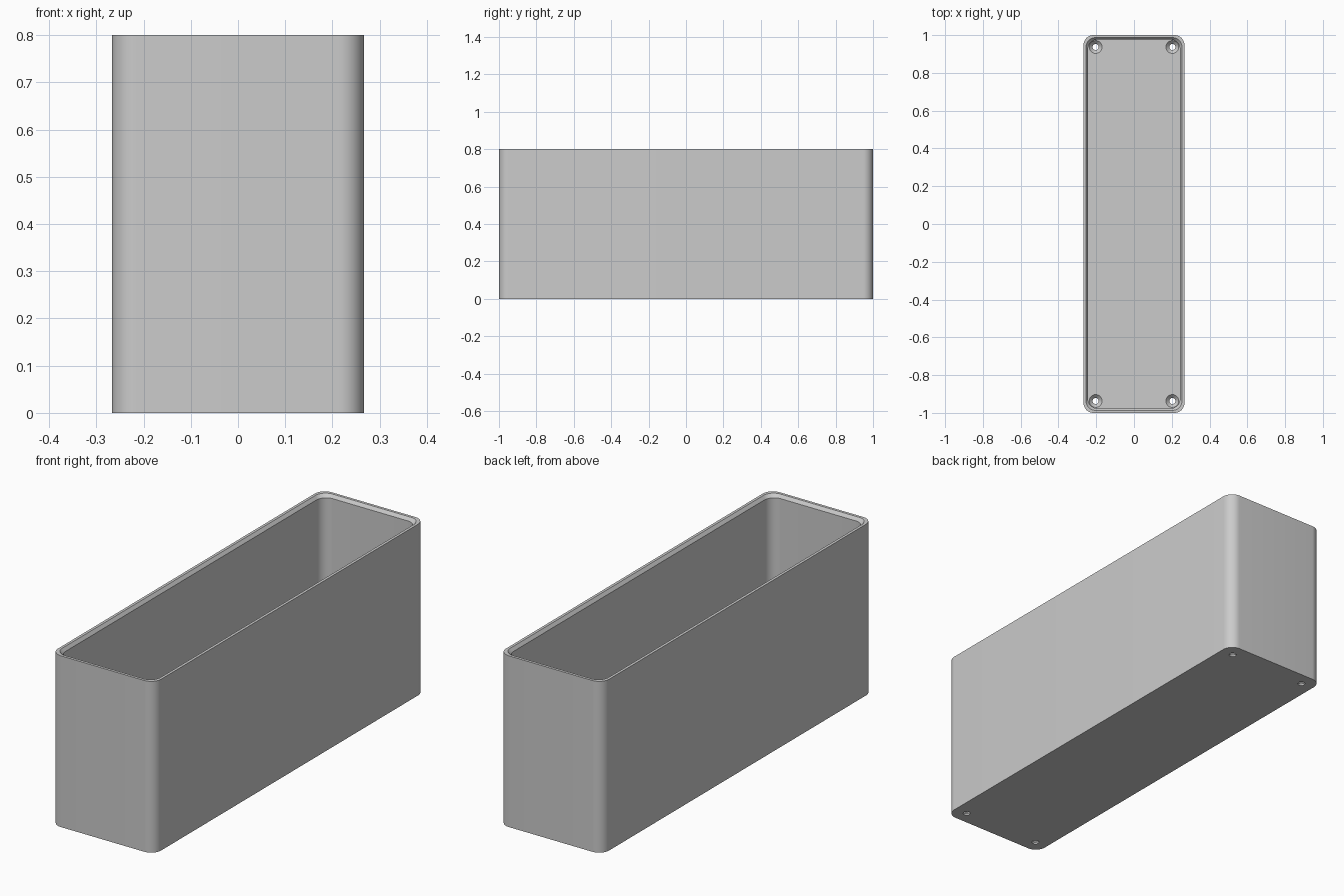
import bpy, bmesh, math

cube = bpy.data.objects.get("Cube")
if cube:
    bpy.data.objects.remove(cube, do_unlink=True)

gray = bpy.data.materials.new("light_gray")
gray.use_nodes = True
color = (0.6, 0.6, 0.6, 1)
gray.diffuse_color = color
gray.node_tree.nodes["Principled BSDF"].inputs["Base Color"].default_value = color


def rounded_rect(bm, hx, hy, r, z, seg=12):
    """Ring of vertices around a rounded rectangle."""
    ring = []
    for q, (sx, sy) in enumerate([(1, 1), (-1, 1), (-1, -1), (1, -1)]):
        for i in range(seg + 1):
            a = math.pi / 2 * (q + i / seg)
            ring.append(bm.verts.new((sx * (hx - r) + r * math.cos(a),
                                      sy * (hy - r) + r * math.sin(a), z)))
    return ring


def circle(bm, x, y, r, z, seg=32):
    return [bm.verts.new((x + r * math.cos(math.tau * i / seg),
                          y + r * math.sin(math.tau * i / seg), z)) for i in range(seg)]


def loft(name, make_rings):
    """Skin a stack of rings and cap both ends."""
    bm = bmesh.new()
    rings = make_rings(bm)
    for a, b in zip(rings, rings[1:]):
        for i in range(len(a)):
            j = (i + 1) % len(a)
            bm.faces.new((a[i], a[j], b[j], b[i]))
    bm.faces.new(rings[0][::-1])
    bm.faces.new(rings[-1])
    bmesh.ops.recalc_face_normals(bm, faces=bm.faces)
    mesh = bpy.data.meshes.new(name)
    bm.to_mesh(mesh)
    bm.free()
    mesh.materials.append(gray)
    obj = bpy.data.objects.new(name, mesh)
    bpy.context.collection.objects.link(obj)
    return obj


# Open box: outer wall, rim, small inner chamfer, inner wall and floor
HX, HY, R = 0.267, 1.0, 0.052
FLOOR, TOP = 0.027, 0.8
shell = [(0, 0), (0, TOP), (0.013, TOP), (0.024, TOP - 0.015), (0.024, FLOOR)]
box = loft("open_box", lambda bm: [
    rounded_rect(bm, HX - d, HY - d, R - d * 0.1, z) for d, z in shell])

# Countersunk screw holes with head clearance, one in each corner
hole = [(0.016, -0.02), (0.016, 0.008), (0.034, FLOOR - 0.001), (0.034, 0.69)]
for sx in (-1, 1):
    for sy in (-1, 1):
        cutter = loft("screw_hole_cutter", lambda bm: [
            circle(bm, sx * 0.203, sy * 0.937, r, z) for r, z in hole])
        cutter.hide_render = True
        mod = box.modifiers.new("screw_hole", "BOOLEAN")
        mod.operation, mod.solver, mod.object = "DIFFERENCE", "EXACT", cutter
        bpy.context.view_layer.objects.active = box
        bpy.ops.object.modifier_apply(modifier=mod.name)
        bpy.data.objects.remove(cutter, do_unlink=True)

bpy.ops.object.select_all(action="DESELECT")
box.select_set(True)
bpy.context.view_layer.objects.active = box
bpy.ops.object.shade_smooth_by_angle(angle=math.radians(30))
